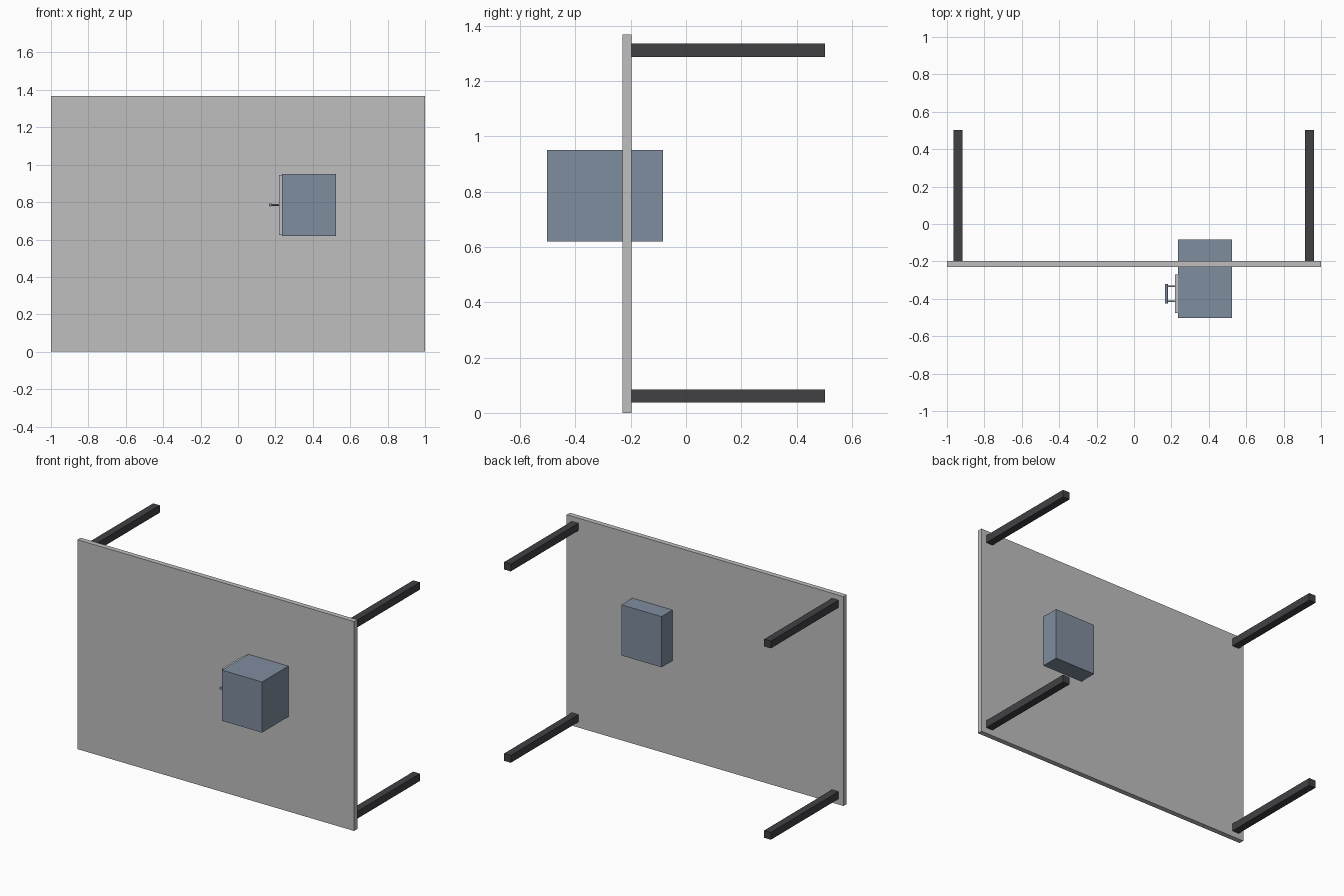
import bpy
from math import radians

default = bpy.data.objects.get("Cube")
if default:
    bpy.data.objects.remove(default, do_unlink=True)


def material(name, rgb):
    mat = bpy.data.materials.new(name)
    mat.use_nodes = True
    colour = (*rgb, 1)
    mat.diffuse_color = colour
    mat.node_tree.nodes["Principled BSDF"].inputs["Base Color"].default_value = colour
    return mat


def box(name, xs, ys, zs, mat):
    spans = (xs, ys, zs)
    bpy.ops.mesh.primitive_cube_add(size=1, location=[(a + b) / 2 for a, b in spans])
    ob = bpy.context.object
    ob.name = name
    ob.scale = [b - a for a, b in spans]
    bpy.ops.object.transform_apply(location=False, rotation=False, scale=True)
    ob.data.materials.append(mat)
    return ob


def rod(name, centre, radius, length, rotation, mat):
    bpy.ops.mesh.primitive_cylinder_add(vertices=20, radius=radius, depth=length,
                                        location=centre, rotation=rotation)
    ob = bpy.context.object
    ob.name = name
    bpy.ops.object.shade_smooth_by_angle(angle=radians(40))
    ob.data.materials.append(mat)
    return ob


panel_grey = material("panel grey", (0.52, 0.52, 0.52))
steel_blue = material("steel blue", (0.216, 0.266, 0.342))
charcoal = material("charcoal", (0.053, 0.053, 0.058))

# Upright panel
box("panel", (-1, 1), (-0.23, -0.197), (0, 1.368), panel_grey)

# Four rear legs near the panel corners
for side, x in (("right", -0.941), ("left", 0.939)):
    for level, z in (("lower", 0.061), ("upper", 1.311)):
        box(f"{level}_{side}_leg", (x - 0.024, x + 0.024), (-0.197, 0.502),
            (z - 0.024, z + 0.024), charcoal)

# Cabinet passing through the panel, with a thin door on its right side
box("cabinet", (0.235, 0.525), (-0.502, -0.083), (0.619, 0.95), steel_blue)
box("door", (0.218, 0.235), (-0.476, -0.27), (0.623, 0.946), panel_grey)

# Door handle: a bar on two posts
handle_z = 0.785
rod("handle_bar", (0.173, -0.373, handle_z), 0.008, 0.106, (radians(90), 0, 0), steel_blue)
for name, y in (("front", -0.413), ("back", -0.333)):
    rod(f"{name}_handle_post", (0.196, y, handle_z), 0.005, 0.046,
        (0, radians(90), 0), steel_blue)
